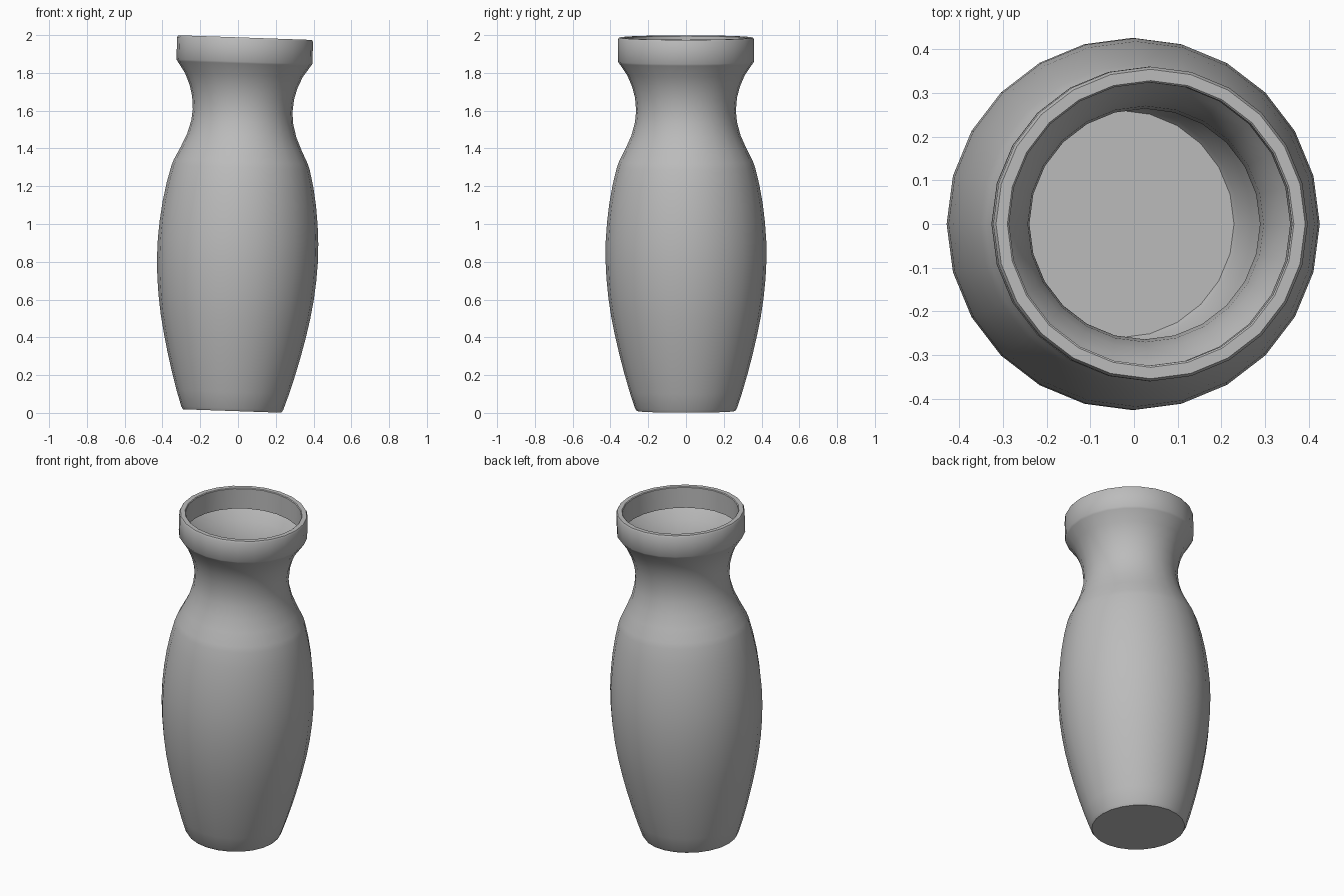
import bpy, bmesh, math
from mathutils import Matrix

cube = bpy.data.objects.get("Cube")
if cube:
    bpy.data.objects.remove(cube, do_unlink=True)

SIDES = 24
TILT = Matrix.Translation((-0.031, 0, 0.01)) @ Matrix.Rotation(math.radians(2), 4, 'Y')

clay = bpy.data.materials.new("plain grey")
clay.use_nodes = True
clay.diffuse_color = (0.5, 0.5, 0.5, 1)
clay.node_tree.nodes["Principled BSDF"].inputs["Base Color"].default_value = (0.5, 0.5, 0.5, 1)


def turned(name, profile):
    """Spin a (radius, height) profile around the leaning axis."""
    bm = bmesh.new()
    rings = []
    for r, z in profile:
        rings.append([bm.verts.new((r * math.cos(a), r * math.sin(a), z))
                      for a in (math.tau * i / SIDES for i in range(SIDES))])
    for low, high in zip(rings, rings[1:]):
        for i in range(SIDES):
            j = (i + 1) % SIDES
            bm.faces.new((low[i], low[j], high[j], high[i]))
    if name == "vase_body":
        bm.faces.new(rings[0][::-1])  # flat base
    bm.transform(TILT)
    mesh = bpy.data.meshes.new(name)
    bm.to_mesh(mesh)
    bm.free()
    mesh.materials.append(clay)
    obj = bpy.data.objects.new(name, mesh)
    bpy.context.collection.objects.link(obj)
    bpy.ops.object.select_all(action='DESELECT')
    obj.select_set(True)
    bpy.context.view_layer.objects.active = obj
    bpy.ops.object.shade_smooth_by_angle(angle=math.radians(40))
    return obj


# Thin shell: base, swelling belly, shoulder and waisted neck
turned("vase_body", [
    (0.26, 0), (0.27, 0.015), (0.298, 0.1), (0.327, 0.2), (0.353, 0.3),
    (0.376, 0.4), (0.396, 0.5), (0.411, 0.6), (0.421, 0.7), (0.426, 0.8),
    (0.425, 0.9), (0.418, 1.0), (0.406, 1.1), (0.388, 1.2), (0.366, 1.29),
    (0.355, 1.32), (0.32, 1.39), (0.289, 1.46), (0.27, 1.53), (0.264, 1.59),
    (0.27, 1.66), (0.286, 1.72), (0.312, 1.78), (0.353, 1.84)])

# Thick collar at the mouth, hollow inside
turned("rim", [
    (0.353, 1.84), (0.36, 1.85), (0.36, 1.968), (0.354, 1.978),
    (0.328, 1.978), (0.324, 1.974), (0.324, 1.85)])
